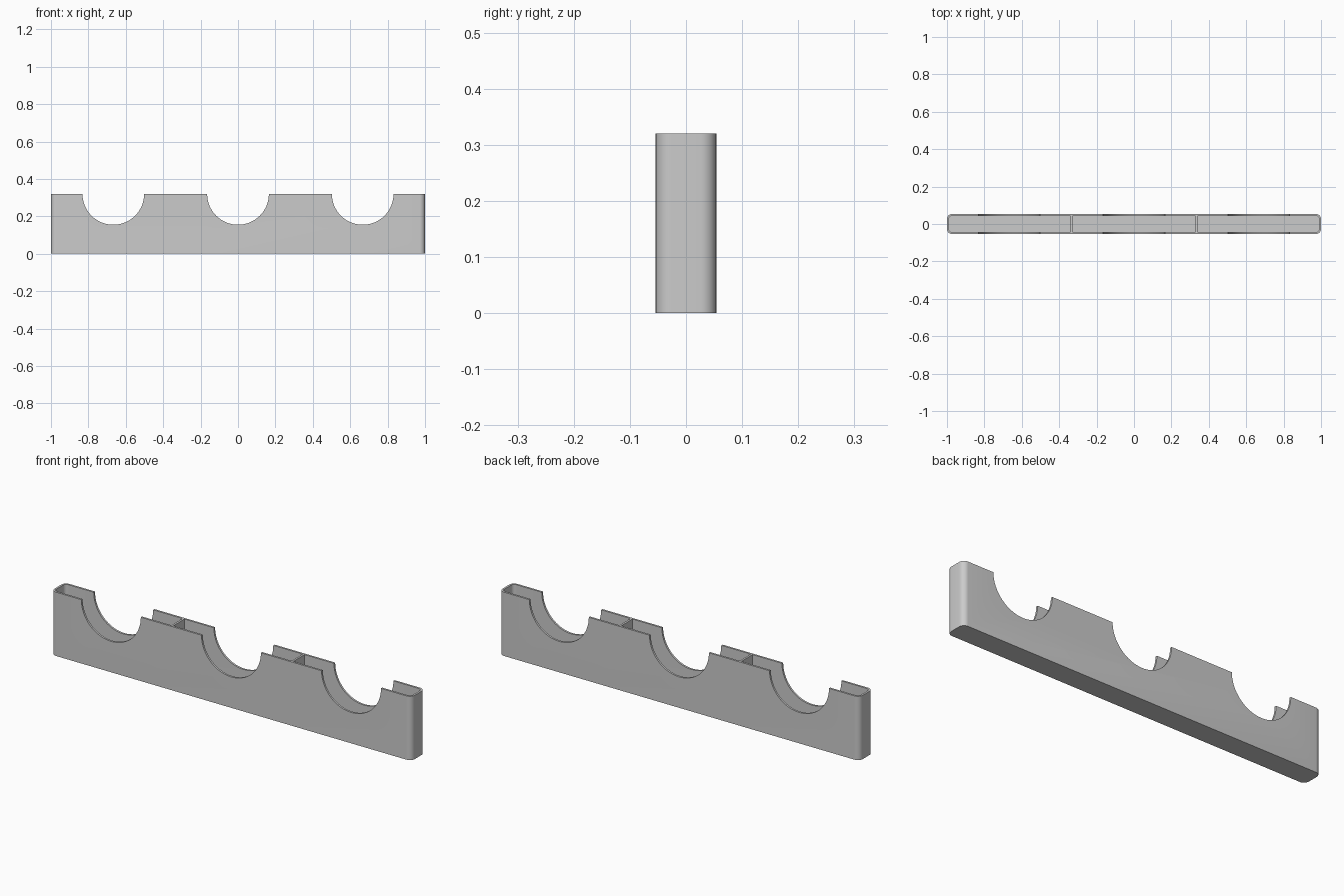
import bpy
import bmesh
from math import cos, sin, pi, radians

cube = bpy.data.objects.get("Cube")
if cube:
    bpy.data.objects.remove(cube, do_unlink=True)

LENGTH, DEPTH, HEIGHT = 2.0, 0.108, 0.32
WALL = 0.01
CORNER = 0.028
NOTCH_RADIUS = 0.165
BAY = LENGTH / 3

grey = bpy.data.materials.new("plain grey")
grey.use_nodes = True
colour = (0.6, 0.6, 0.6, 1)
grey.diffuse_color = colour
grey.node_tree.nodes["Principled BSDF"].inputs["Base Color"].default_value = colour


def make_object(name, bm):
    bmesh.ops.recalc_face_normals(bm, faces=bm.faces)
    mesh = bpy.data.meshes.new(name)
    bm.to_mesh(mesh)
    bm.free()
    mesh.materials.append(grey)
    obj = bpy.data.objects.new(name, mesh)
    bpy.context.collection.objects.link(obj)
    return obj


def prism(name, outline, direction):
    """Extrude a closed outline along a direction."""
    bm = bmesh.new()
    face = bm.faces.new([bm.verts.new(p) for p in outline])
    result = bmesh.ops.extrude_face_region(bm, geom=[face])
    verts = [v for v in result["geom"] if isinstance(v, bmesh.types.BMVert)]
    bmesh.ops.translate(bm, verts=verts, vec=direction)
    return make_object(name, bm)


def rounded_rectangle(length, depth, radius, z, steps=8):
    points = []
    for corner, (sx, sy) in enumerate([(1, 1), (-1, 1), (-1, -1), (1, -1)]):
        for i in range(steps + 1):
            a = (corner + i / steps) * pi / 2
            points.append((sx * (length / 2 - radius) + radius * cos(a),
                           sy * (depth / 2 - radius) + radius * sin(a), z))
    return points


def circle(x, z, radius, y, steps=64):
    return [(x + radius * cos(2 * pi * i / steps), y,
             z + radius * sin(2 * pi * i / steps)) for i in range(steps)]


# Thin-walled tray with rounded ends
tray = prism("tray", rounded_rectangle(LENGTH, DEPTH, CORNER, 0), (0, 0, HEIGHT))

# Cutters: one long cavity and three round notches through both walls
cutters = [prism("cavity_cutter",
                 rounded_rectangle(LENGTH - 2 * WALL, DEPTH - 2 * WALL, CORNER - WALL, WALL),
                 (0, 0, HEIGHT))]
for i in (-1, 0, 1):
    cutters.append(prism("notch_cutter", circle(i * BAY, HEIGHT, NOTCH_RADIUS, -DEPTH),
                         (0, 2 * DEPTH, 0)))

bpy.context.view_layer.objects.active = tray
for cutter in cutters:
    cutter.hide_render = True
    cut = tray.modifiers.new("cut", "BOOLEAN")
    cut.operation = "DIFFERENCE"
    cut.solver = "EXACT"
    cut.object = cutter
    bpy.ops.object.modifier_apply(modifier=cut.name)
for cutter in cutters:
    bpy.data.objects.remove(cutter, do_unlink=True)

# Dividers between the bays
for side, name in ((-1, "right_divider"), (1, "left_divider")):
    x, y = side * BAY / 2, DEPTH / 2 - WALL
    outline = [(x + sx * WALL / 2, sy * y, WALL)
               for sx, sy in ((-1, -1), (1, -1), (1, 1), (-1, 1))]
    prism(name, outline, (0, 0, HEIGHT - WALL))

# Smooth the rounded corners and notches, keep the rims crisp
bpy.ops.object.select_all(action="DESELECT")
tray.select_set(True)
bpy.context.view_layer.objects.active = tray
bpy.ops.object.shade_smooth_by_angle(angle=radians(30))
